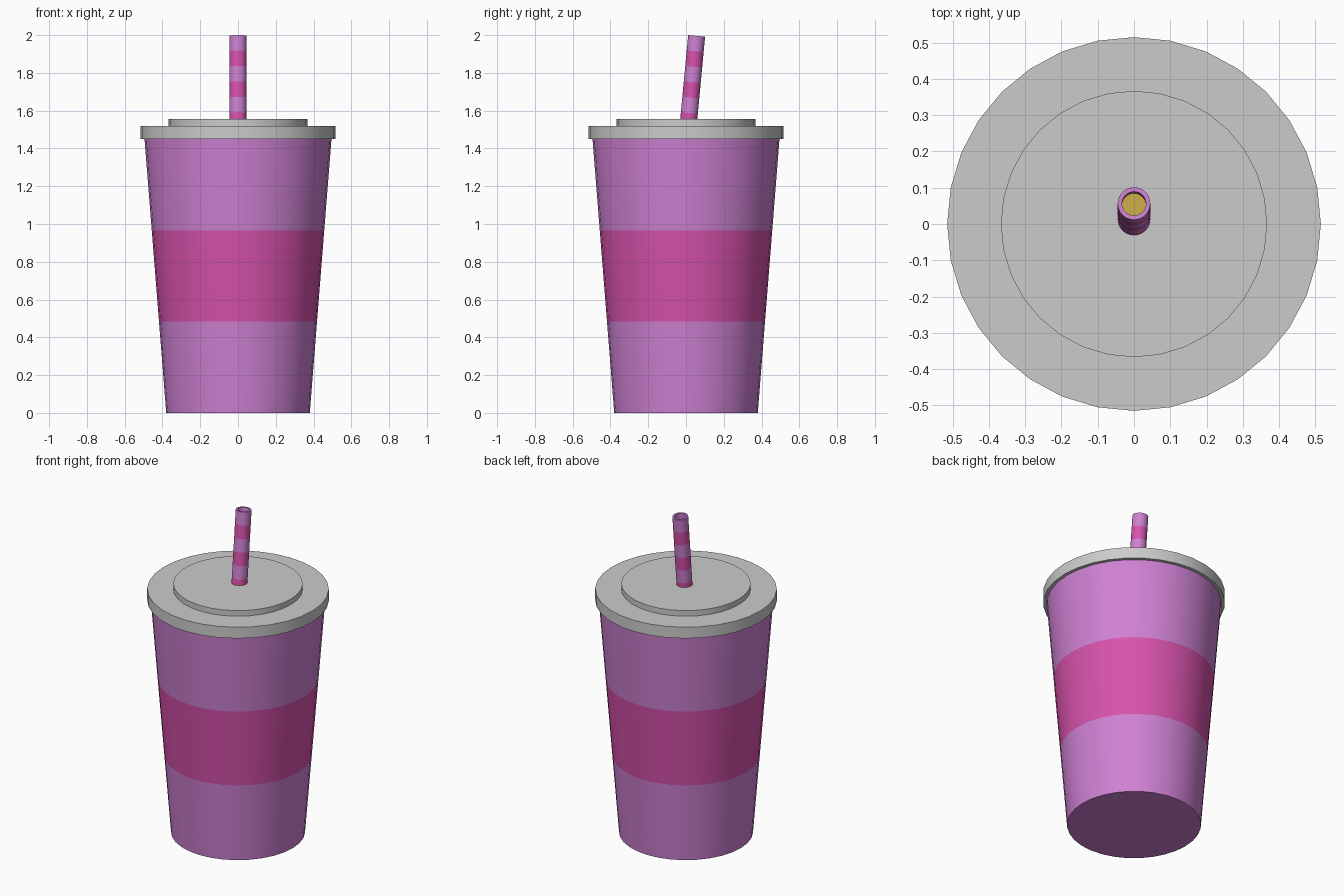
import bpy, bmesh, math
from mathutils import Matrix

if "Cube" in bpy.data.objects:
    bpy.data.objects.remove(bpy.data.objects["Cube"])

SIDES = 32


def material(name, color):
    m = bpy.data.materials.new(name)
    m.diffuse_color = (*color, 1)
    m.use_nodes = True
    m.node_tree.nodes["Principled BSDF"].inputs["Base Color"].default_value = m.diffuse_color
    return m


PURPLE = material("purple", (0.62, 0.22, 0.65))
PINK = material("pink", (0.68, 0.085, 0.41))
GOLD = material("gold", (0.58, 0.40, 0.06))


def lathe(name, profile, mats=(), bands=(), matrix=Matrix()):
    """Spin (radius, z) points, capping both ends; bands gives a material index per step."""
    bm = bmesh.new()
    rings = []
    for r, z in profile:
        rings.append([bm.verts.new((r * math.cos(a), r * math.sin(a), z))
                      for a in (2 * math.pi * i / SIDES for i in range(SIDES))])
    for k, (low, high) in enumerate(zip(rings, rings[1:])):
        for i in range(SIDES):
            j = (i + 1) % SIDES
            face = bm.faces.new((low[i], low[j], high[j], high[i]))
            face.material_index = bands[k] if bands else 0
    bm.faces.new(rings[0][::-1])
    end_cap = bm.faces.new(rings[-1])
    if mats:
        end_cap.material_index = bands[-1]
    mesh = bpy.data.meshes.new(name)
    bm.to_mesh(mesh)
    bm.free()
    obj = bpy.data.objects.new(name, mesh)
    bpy.context.collection.objects.link(obj)
    for m in mats:
        mesh.materials.append(m)
    obj.matrix_world = matrix
    bpy.ops.object.select_all(action='DESELECT')
    obj.select_set(True)
    bpy.context.view_layer.objects.active = obj
    bpy.ops.object.shade_smooth_by_angle(angle=math.radians(30))
    return obj


# Tapered cup with a pink middle band
cup_radius = lambda z: 0.38 + (0.495 - 0.38) * z / 1.45
lathe("cup", [(cup_radius(z), z) for z in (0, 0.485, 0.965, 1.46)],
      (PURPLE, PINK), (0, 1, 0))

# Lid: wide rim with a raised centre disc
lathe("lid", [(0.515, 1.45), (0.515, 1.52), (0.367, 1.52), (0.367, 1.555)])

# Striped straw, leaning back, with a recessed opening
step, count = 0.082, 6
length = step * count
profile = [(0.045, i * step) for i in range(count + 1)]
profile += [(0.033, length), (0.033, length - 0.05)]
bands = [(i + 1) % 2 for i in range(count)] + [0, 0, 2]
lean = Matrix.Rotation(math.radians(-5.4), 4, 'X')
lathe("straw", profile, (PURPLE, PINK, GOLD), bands,
      Matrix.Translation((0, 0.01, 1.506)) @ lean)
